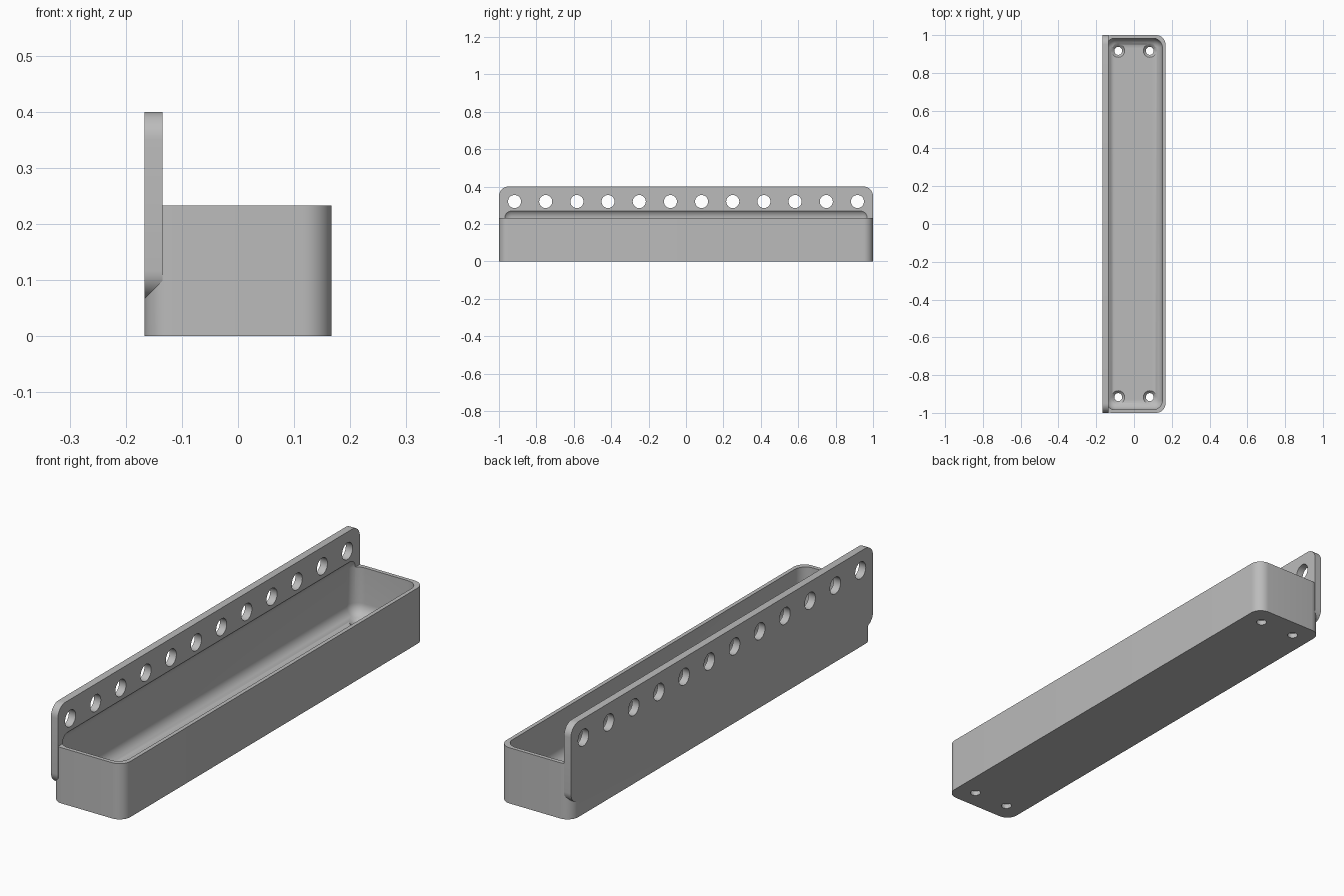
import bpy
import bmesh
import math
from mathutils import Matrix, Vector

default = bpy.data.objects.get("Cube")
if default:
    bpy.data.objects.remove(default, do_unlink=True)

# Overall sizes
HALF_X, HALF_Y = 0.1667, 1.0
TRAY_TOP, PLATE_BOTTOM, PLATE_TOP = 0.2333, 0.0667, 0.4
PLATE_FRONT = -0.135
FLOOR, WALL, ROUND = 0.0333, 0.0167, 0.05
HOLE_COUNT, PITCH = 12, 1 / 6

grey = bpy.data.materials.new("mid grey")
grey.use_nodes = True
colour = (0.5, 0.5, 0.5, 1)
grey.diffuse_color = colour
grey.node_tree.nodes["Principled BSDF"].inputs["Base Color"].default_value = colour


def make_object(name, bm):
    bmesh.ops.recalc_face_normals(bm, faces=bm.faces[:])
    mesh = bpy.data.meshes.new(name)
    bm.to_mesh(mesh)
    bm.free()
    mesh.materials.append(grey)
    obj = bpy.data.objects.new(name, mesh)
    bpy.context.collection.objects.link(obj)
    return obj


def rounded_box(name, low, high, axis=None, segments=10):
    """Box with the edges along one axis rounded, or all edges if axis is None."""
    low, high = Vector(low), Vector(high)
    bm = bmesh.new()
    bmesh.ops.create_cube(bm, size=1)
    for v in bm.verts:
        v.co = Vector([(a + b) / 2 + c * (b - a) for a, b, c in zip(low, high, v.co)])
    edges = [e for e in bm.edges if axis is None
             or abs((e.verts[0].co - e.verts[1].co).normalized()[axis]) > 0.9]
    bmesh.ops.bevel(bm, geom=edges, offset=ROUND, segments=segments,
                    profile=0.5, affect='EDGES')
    return make_object(name, bm)


def add_cone(bm, centre, bottom_radius, top_radius, depth, rotation=Matrix()):
    bmesh.ops.create_cone(bm, cap_ends=True, segments=32, radius1=bottom_radius,
                          radius2=top_radius, depth=depth,
                          matrix=Matrix.Translation(centre) @ rotation)


def combine(target, other, operation):
    mod = target.modifiers.new(operation.lower(), 'BOOLEAN')
    mod.operation, mod.solver, mod.object = operation, 'EXACT', other
    bpy.context.view_layer.objects.active = target
    bpy.ops.object.modifier_apply(modifier=mod.name)
    bpy.data.objects.remove(other, do_unlink=True)


# Tray body and upright mounting plate
tray = rounded_box("tray_with_mounting_plate", (-HALF_X, -HALF_Y, 0),
                   (HALF_X, HALF_Y, TRAY_TOP), axis=2)
plate = rounded_box("mounting_plate", (-HALF_X, -HALF_Y, PLATE_BOTTOM),
                    (PLATE_FRONT, HALF_Y, PLATE_TOP), axis=0)
combine(tray, plate, 'UNION')

# Filleted cavity, scooping slightly into the plate above the rim
cavity = rounded_box("cavity_cutter", (WALL - HALF_X, WALL - HALF_Y, FLOOR),
                     (HALF_X - WALL, HALF_Y - WALL, TRAY_TOP + ROUND))
combine(tray, cavity, 'DIFFERENCE')

# Row of holes through the plate
bm = bmesh.new()
sideways = Matrix.Rotation(math.pi / 2, 4, 'Y')
for i in range(HOLE_COUNT):
    y = (i - (HOLE_COUNT - 1) / 2) * PITCH
    add_cone(bm, (-0.15, y, 0.32), 0.035, 0.035, 0.1, sideways)
combine(tray, make_object("plate_hole_cutter", bm), 'DIFFERENCE')

# Countersunk screw holes in the floor
shafts, sinks = bmesh.new(), bmesh.new()
for x in (-PITCH / 2, PITCH / 2):
    for y in (-5.5 * PITCH, 5.5 * PITCH):
        add_cone(shafts, (x, y, 0.02), 0.021, 0.021, 0.1)
        add_cone(sinks, (x, y, FLOOR), 0.0205, 0.0475, 0.027)
combine(tray, make_object("screw_hole_cutter", shafts), 'DIFFERENCE')
combine(tray, make_object("countersink_cutter", sinks), 'DIFFERENCE')

# Smooth the rounds, keep real edges crisp
bpy.ops.object.select_all(action='DESELECT')
tray.select_set(True)
bpy.context.view_layer.objects.active = tray
bpy.ops.object.shade_smooth_by_angle(angle=math.radians(30))
